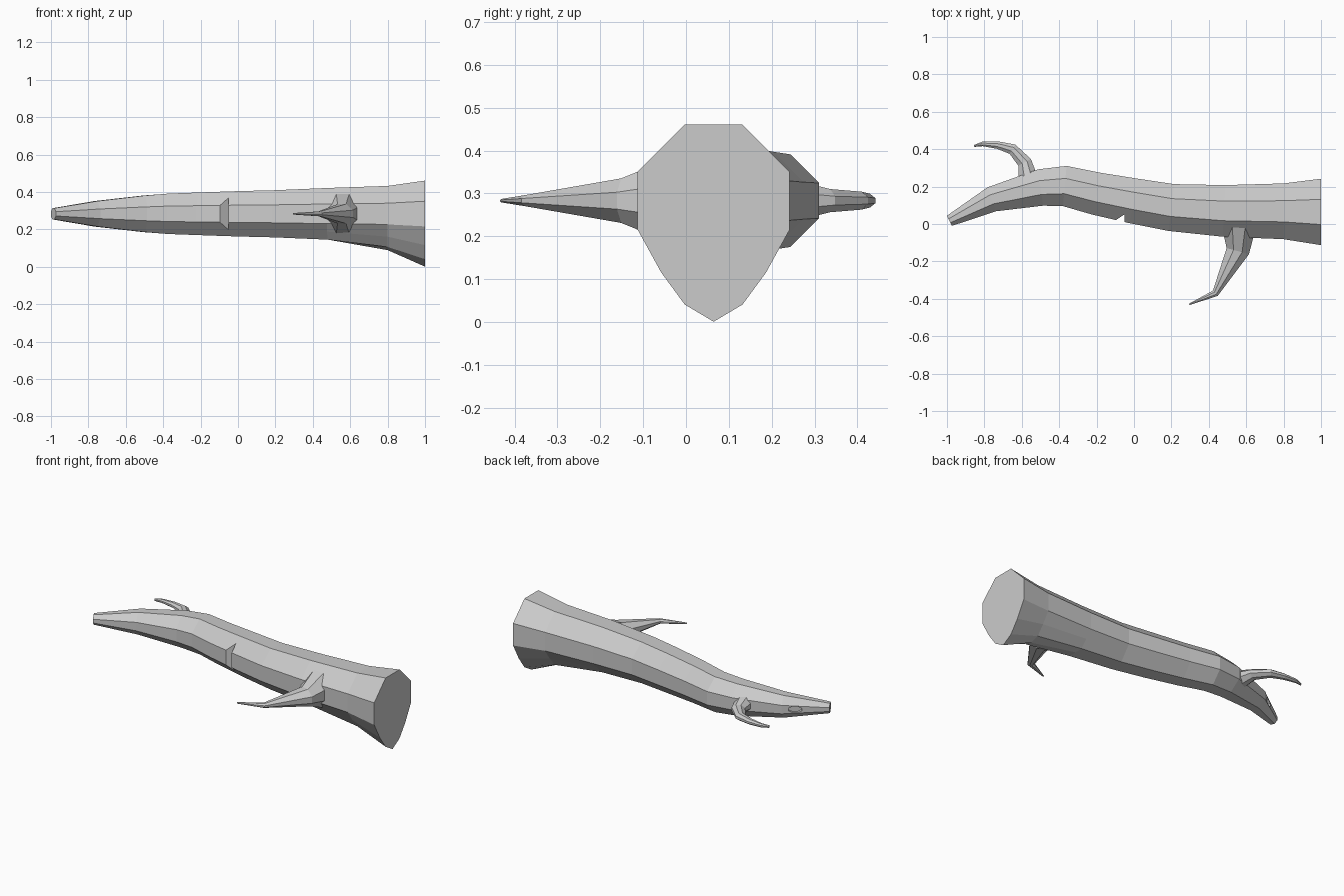
import bpy
import bmesh
from mathutils import Vector

cube = bpy.data.objects.get("Cube")
if cube:
    bpy.data.objects.remove(cube, do_unlink=True)

MID = 0.283  # height of the trunk axis

bark = bpy.data.materials.new("grey_bark")
bark.use_nodes = True
GREY = (0.6, 0.6, 0.6, 1)
bark.diffuse_color = GREY
bark.node_tree.nodes["Principled BSDF"].inputs["Base Color"].default_value = GREY

C = 0.38  # half length of an octagon side
OCTAGON = [(C, 1), (1, C), (1, -C), (C, -1), (-C, -1), (-1, -C), (-1, C), (-C, 1)]
M = (1 + C) / 2
# Octagon with extra points underneath, where the root end sags: side, up, sag
half = [(C, 1, 0), (1, C, 0), (1, -C, 0), (M, -M, .045), (C, -1, .065)]
TRUNK = half + [(0, -1, .105)] + [(-s, u, d) for s, u, d in reversed(half)]


def finish(name, bm):
    bmesh.ops.recalc_face_normals(bm, faces=bm.faces)
    mesh = bpy.data.meshes.new(name)
    bm.to_mesh(mesh)
    bm.free()
    mesh.materials.append(bark)
    obj = bpy.data.objects.new(name, mesh)
    bpy.context.collection.objects.link(obj)
    return obj


def tube(name, path, profile, end_dir=None):
    """Loft a profile along a level path of (x, y, half width, half height, sag)."""
    bm = bmesh.new()
    pts = [Vector(p[:2]) for p in path]
    rings = []
    for i, (x, y, w, h, sag) in enumerate(path):
        before = (pts[i] - pts[max(i - 1, 0)]).normalized()
        after = (pts[min(i + 1, len(pts) - 1)] - pts[i]).normalized()
        t = (before + after).normalized()
        if end_dir and i == len(path) - 1:
            t = Vector(end_dir)
        ring = []
        for p in profile:
            drop = sag * p[2] if len(p) > 2 else 0
            ring.append(bm.verts.new((x - t.y * p[0] * w, y + t.x * p[0] * w,
                                      MID + p[1] * h - drop)))
        rings.append(ring)
    n = len(profile)
    for a, b in zip(rings, rings[1:]):
        for j in range(n):
            k = (j + 1) % n
            bm.faces.new((a[j], a[k], b[k], b[j]))
    bm.faces.new(rings[0])
    bm.faces.new(rings[-1])
    return finish(name, bm)


def carve(target, cutter):
    mod = target.modifiers.new("carve", 'BOOLEAN')
    mod.operation = 'DIFFERENCE'
    mod.solver = 'EXACT'
    mod.object = cutter
    bpy.context.view_layer.objects.active = target
    bpy.ops.object.modifier_apply(modifier=mod.name)
    bpy.data.objects.remove(cutter, do_unlink=True)


# Trunk: x, y, radius, sag
spine = [(-.987, .017, .03, 0), (-.76, .132, .068, 0), (-.5, .195, .098, 0),
         (-.37, .203, .108, 0), (-.2, .162, .114, 0), (0, .123, .121, 0),
         (.2, .088, .126, 0), (.48, .07, .138, 0), (.8, .068, .149, .43),
         (1, .0645, .1775, 1)]
trunk = tube("trunk", [(x, y, r, r, s) for x, y, r, s in spine], TRUNK, (1, 0))

# Knot hole on the back of the thin end
hole = tube("knot_cutter", [(-.836, .142, .036, .018, 0), (-.88, .199, .044, .022, 0)], OCTAGON)
carve(trunk, hole)

# Axe notch on the front
bm = bmesh.new()
tri = [(-.15, -.015), (-.05, .052), (-.05, -.06)]
face = bm.faces.new([bm.verts.new((x, y, 0)) for x, y in tri])
new = bmesh.ops.extrude_face_region(bm, geom=[face])["geom"]
bmesh.ops.translate(bm, vec=(0, 0, 1), verts=[v for v in new if isinstance(v, bmesh.types.BMVert)])
carve(trunk, finish("notch_cutter", bm))

# Branches
tube("front_branch", [(.56, -.02, .09, .105, 0), (.555, -.145, .062, .052, 0),
                      (.435, -.37, .019, .013, 0), (.295, -.43, .004, .004, 0)], OCTAGON)
tube("back_branch", [(-.565, .24, .052, .05, 0), (-.585, .33, .038, .027, 0),
                     (-.65, .4, .029, .021, 0), (-.73, .422, .02, .016, 0),
                     (-.81, .428, .012, .011, 0), (-.855, .417, .005, .007, 0)], OCTAGON)
